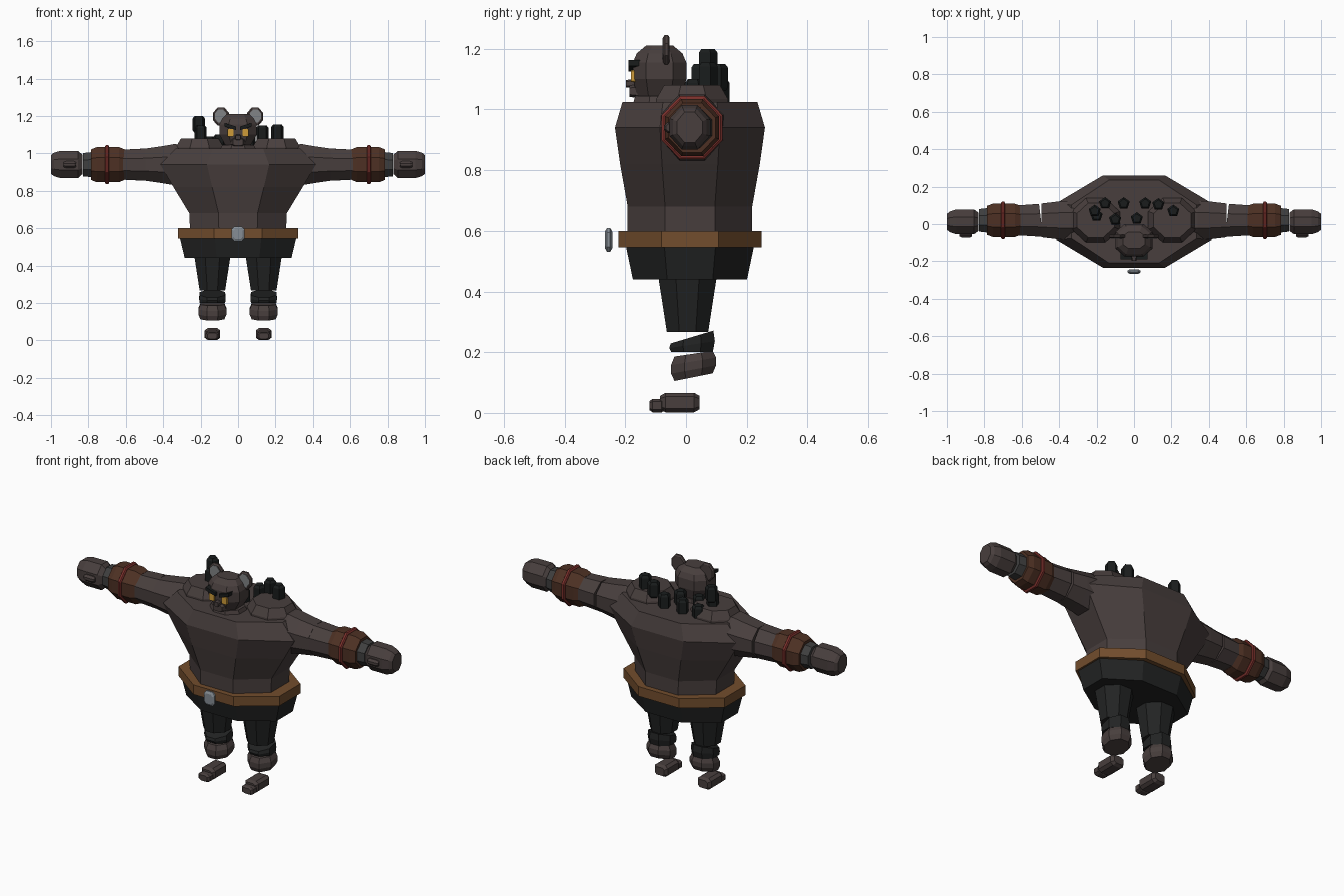
import bpy, bmesh, math

cube = bpy.data.objects.get("Cube")
if cube:
    bpy.data.objects.remove(cube, do_unlink=True)


def material(name, *colour):
    m = bpy.data.materials.new(name)
    m.use_nodes = True
    m.diffuse_color = (*colour, 1)
    node = next(n for n in m.node_tree.nodes if n.type == 'BSDF_PRINCIPLED')
    node.inputs["Base Color"].default_value = (*colour, 1)
    return m


fur = material("dark fur", .065, .049, .047)
cloth = material("black cloth", .016, .017, .017)
tan_leather = material("belt leather", .17, .075, .026)
brown_leather = material("cuff leather", .075, .03, .017)
red = material("red band", .2, .03, .025)
grey = material("wrist grey", .05, .05, .05)
steel = material("buckle steel", .24, .27, .3)
gold = material("gold eyes", .62, .33, .04)
pale_grey = material("ear grey", .22, .23, .24)
black = material("black tuft", .01, .012, .012)


def octagon(flat):
    """Unit square with chamfered corners; flat is the share of each side kept."""
    corners = [(1, -flat), (1, flat), (flat, 1), (-flat, 1)]
    return corners + [(-u, -v) for u, v in corners]


regular = octagon(.4)
boxy = octagon(.6)
pentagon = [(math.sin(i * math.tau / 5), math.cos(i * math.tau / 5)) for i in range(5)]
slanted = [(-1, -1), (1, 0), (1, 1), (-1, 0)]


def bevelled(start, end, wide, deep, soft, pinch=.7):
    """Rings of a prism whose two ends narrow over the length called soft."""
    return [(start, wide * pinch, deep * pinch), (start + soft, wide, deep),
            (end - soft, wide, deep), (end, wide * pinch, deep * pinch)]


def straight(start, end, wide, deep):
    return [(start, wide, deep), (end, wide, deep)]


def loft(name, mat, axis, centre, rings, shape=regular, tilt=(0, 0), side=1):
    """Capped skin through rings (position, half width, half depth) along an axis.
    tilt leans the first and last ring as they go towards the back."""
    bm = bmesh.new()
    loops = []
    for i, (place, wide, deep) in enumerate(rings):
        share = i / (len(rings) - 1)
        lean = tilt[0] + (tilt[1] - tilt[0]) * share
        loop = []
        for u, v in shape:
            a, b = u * wide, v * deep
            across, up = centre[0] + a, centre[1] + b
            if axis == 'X':
                point = (place + lean * a, across, up)
            elif axis == 'Y':
                point = (across, place, up)
            else:
                point = (across, up, place + lean * b)
            loop.append(bm.verts.new((point[0] * side, point[1], point[2])))
        loops.append(loop)
    for low, high in zip(loops, loops[1:]):
        for i in range(len(shape)):
            bm.faces.new((low[i - 1], low[i], high[i], high[i - 1]))
    bm.faces.new(loops[0])
    bm.faces.new(loops[-1])
    bmesh.ops.recalc_face_normals(bm, faces=bm.faces)
    mesh = bpy.data.meshes.new(name)
    bm.to_mesh(mesh)
    bm.free()
    mesh.materials.append(mat)
    bpy.context.collection.objects.link(bpy.data.objects.new(name, mesh))


# Trunk, trousers and belt
trunk = (0, .013)
waist, belt_top = .545, .6
loft("torso", fur, 'Z', trunk, [(waist, .255, .205), (.68, .26, .205), (.82, .345, .23),
                                (.94, .415, .247), (1.025, .335, .222)])
loft("trousers", cloth, 'Z', trunk, [(.44, .285, .188), (waist, .31, .21)])
loft("belt", tan_leather, 'Z', trunk, straight(waist, belt_top, .32, .235))
loft("buckle", steel, 'Y', (0, .57), bevelled(-.267, -.243, .034, .04, .007), boxy)

# Head and muzzle
skull = (0, -.087)
loft("neck", fur, 'Z', skull, [(1.01, .1, .09), (1.045, .085, .08)])
loft("head", fur, 'Z', skull, [(1.03, .06, .07), (1.1, .1, .088), (1.155, .1, .088),
                               (1.185, .085, .075), (1.21, .06, .045)], octagon(.5))
loft("muzzle", fur, 'Y', (0, 1.06), [(-.187, .028, .018), (-.12, .055, .03)], boxy)
loft("nose", fur, 'Y', (0, 1.085), [(-.198, .013, .012), (-.165, .018, .016)], boxy)


def pair(name, *details, **options):
    """Build a part on the left and its mirror image on the right."""
    for side, word in ((1, "left_"), (-1, "right_")):
        loft(word + name, *details, side=side, **options)


# Face and ears
pair("eye", gold, 'Y', (.04, 1.11), straight(-.182, -.15, .016, .02), shape=octagon(.8))
pair("brow", black, 'Y', (.042, 1.144), straight(-.19, -.15, .03, .019), shape=slanted)
pair("ear", fur, 'Y', (.091, 1.197), bevelled(-.075, -.055, .043, .049, .005, pinch=.85))
pair("inner_ear", pale_grey, 'Y', (.093, 1.2), straight(-.078, -.07, .03, .036))

# Shoulder mounds and arms
arm = (.02, .94)
pair("shoulder", fur, 'Z', (.205, .02), [(1, .135, .12), (1.035, .127, .118), (1.08, .1, .092)])
pair("upper_arm", fur, 'X', arm, [(.25, .1, .1), (.34, .105, .11), (.41, .1, .098),
                                  (.495, .09, .086)])
pair("forearm", fur, 'X', arm, [(.497, .088, .086), (.62, .08, .08)], tilt=(.12, 0))
pair("cuff", brown_leather, 'X', arm, bevelled(.607, .785, .089, .094, .03, pinch=.87))
pair("band", red, 'X', arm, bevelled(.689, .711, .1, .104, .005, pinch=.93))
pair("wrist", grey, 'X', arm, [(.77, .067, .068), (.83, .06, .062)])
pair("hand", fur, 'X', (.012, .941), [(.832, .05, .052), (.855, .066, .073), (.95, .066, .073),
                                      (.985, .055, .062), (1, .042, .05)])
pair("thumb", fur, 'X', (-.052, arm[1]), bevelled(.865, .933, .02, .018, .013))

# Legs and the separate foot pieces
leg = .137
pair("thigh", cloth, 'Z', (leg, .005), [(.266, .068, .068), (.46, .098, .098)])
pair("shin", cloth, 'Z', (leg, .02), [(.2, .068, .068), (.225, .071, .075), (.25, .068, .07)],
     tilt=(0, .3))
pair("ankle", fur, 'Z', (leg, .025), bevelled(.118, .195, .075, .074, .025, pinch=.85),
     tilt=(.2, .15))
pair("foot", fur, 'Y', (leg, .034), bevelled(-.085, .044, .042, .032, .017), shape=boxy)
pair("toes", fur, 'Y', (leg, .024), bevelled(-.12, -.07, .036, .022, .01), shape=boxy)

# Dark tufts over the back and shoulders: place across, place in depth, top
tufts = [(-.21, .07, 1.2), (-.2, .045, 1.15), (-.155, .11, 1.09), (-.1, .025, 1.1),
         (-.055, .11, 1.1), (.015, .03, 1.1), (.06, .11, 1.1), (.13, .105, 1.15),
         (.21, .07, 1.155)]
for across, back, top in tufts:
    loft("back_tuft", black, 'Z', (across, back),
         bevelled(top - .09, top, .034, .034, .013), pentagon)
